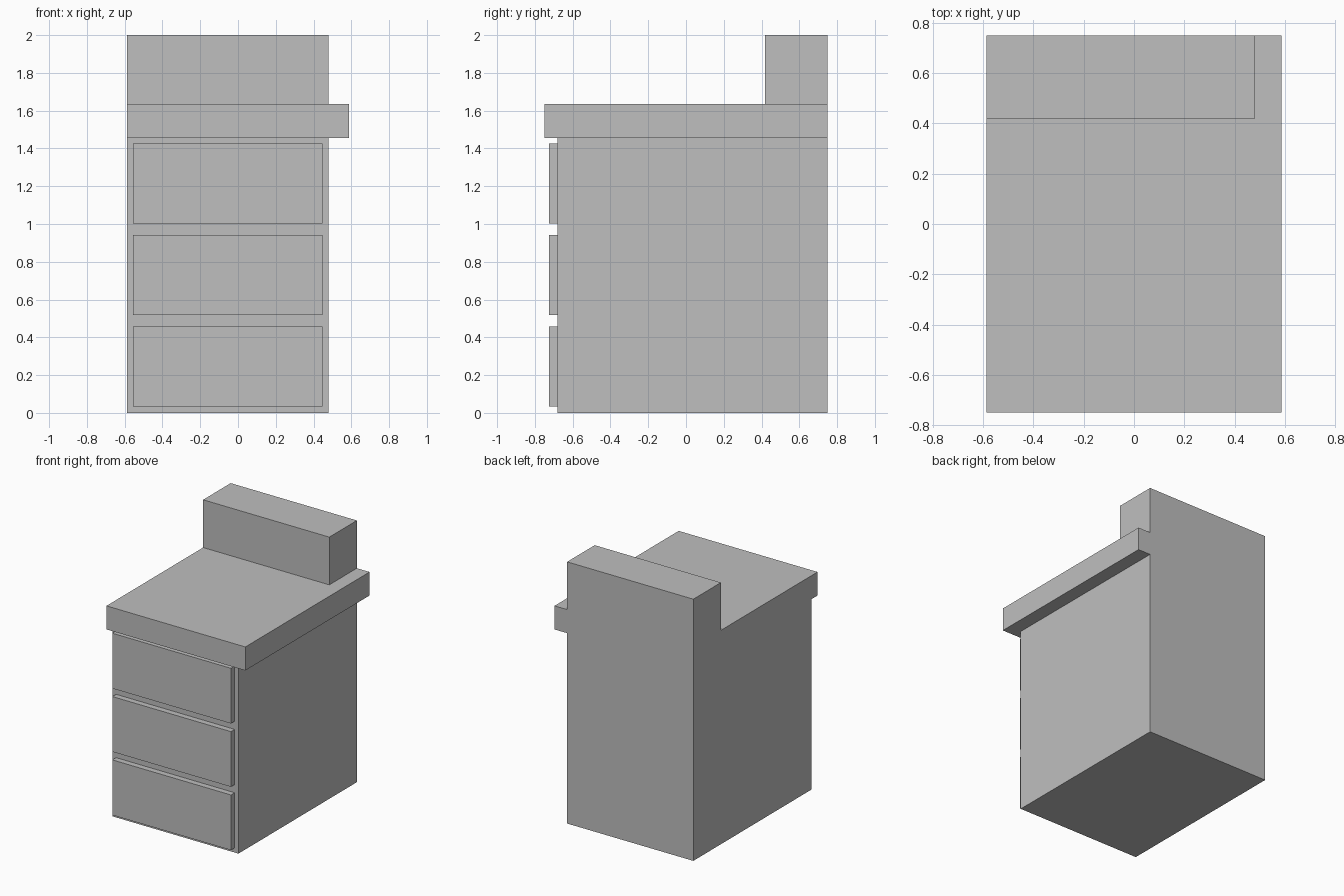
import bpy
import bmesh
from mathutils import Vector

if "Cube" in bpy.data.objects:
    bpy.data.objects.remove(bpy.data.objects["Cube"], do_unlink=True)

# Single plain grey finish
grey = bpy.data.materials.new("light_grey")
colour = (0.52, 0.52, 0.52, 1)
grey.use_nodes = True
grey.diffuse_color = colour
for node in grey.node_tree.nodes:
    if node.type == "BSDF_PRINCIPLED":
        node.inputs["Base Color"].default_value = colour


def box(name, low, high):
    """Flat-sided box between two opposite corners."""
    low, high = Vector(low), Vector(high)
    bm = bmesh.new()
    bmesh.ops.create_cube(bm, size=1)
    bmesh.ops.scale(bm, vec=high - low, verts=bm.verts)
    bmesh.ops.translate(bm, vec=(low + high) / 2, verts=bm.verts)
    mesh = bpy.data.meshes.new(name)
    bm.to_mesh(mesh)
    bm.free()
    mesh.materials.append(grey)
    obj = bpy.data.objects.new(name, mesh)
    bpy.context.collection.objects.link(obj)
    return obj


left, right, back = -0.587, 0.48, 0.75
front = -0.68
top_low, top_high = 1.455, 1.635

# Cabinet body, worktop overhanging on one side and at the front, raised back
box("cabinet_body", (left, front, 0), (right, back, top_low))
box("worktop", (left, -back, top_low), (-left, back, top_high))
box("back_riser", (left, 0.417, top_high), (right, back, 2))

# Three equal drawer fronts
margin, height, pitch = 0.032, 0.422, 0.484
for i, label in enumerate(("bottom", "middle", "top")):
    z = 0.035 + i * pitch
    box(label + "_drawer_front", (left + margin, front - 0.045, z),
        (right - margin, front, z + height))
